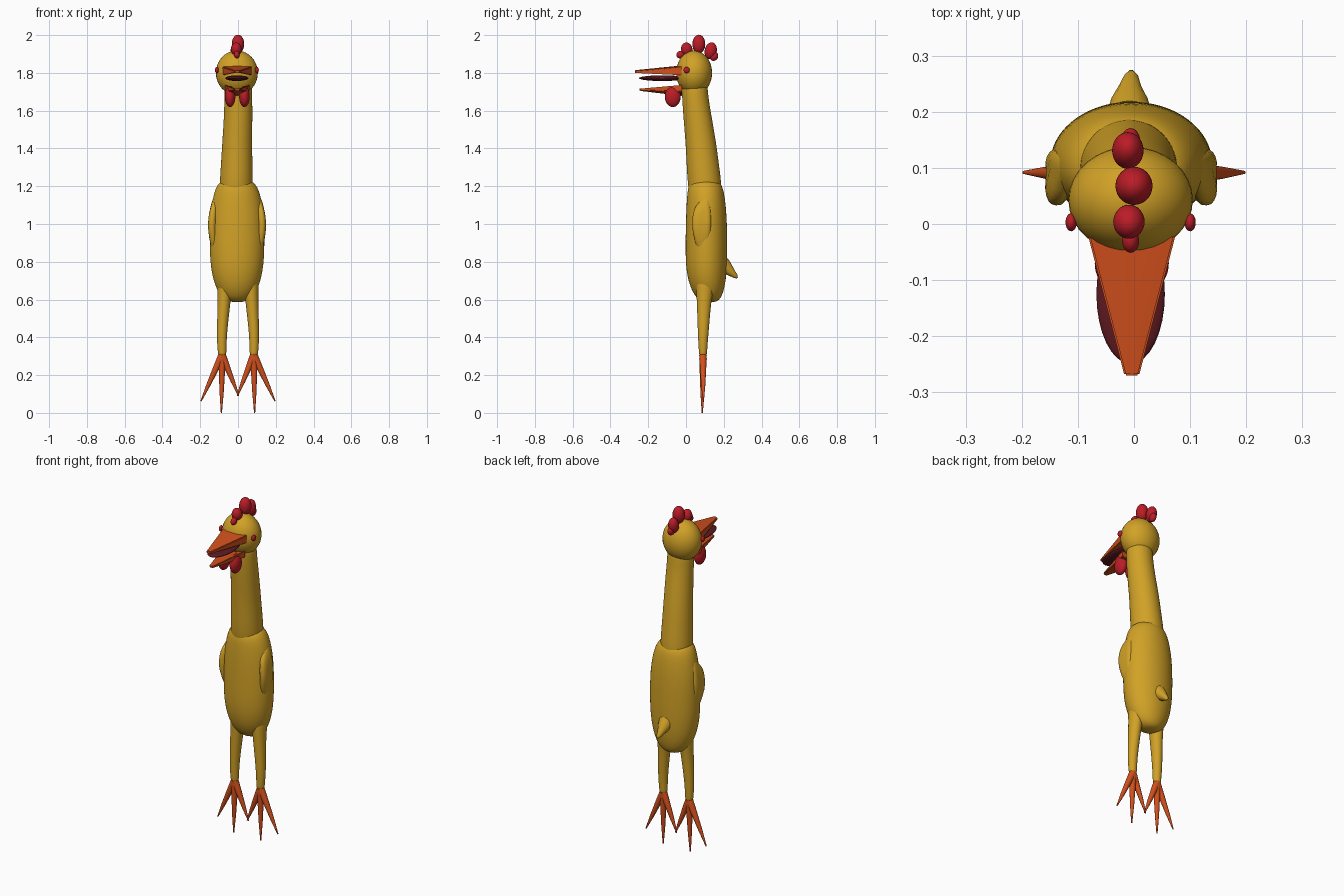
import bpy, bmesh, math
from mathutils import Vector

cube = bpy.data.objects.get("Cube")
if cube:
    bpy.data.objects.remove(cube, do_unlink=True)


def material(name, r, g, b):
    m = bpy.data.materials.new(name)
    m.use_nodes = True
    m.diffuse_color = (r, g, b, 1)
    bsdf = next(n for n in m.node_tree.nodes if n.type == 'BSDF_PRINCIPLED')
    bsdf.inputs["Base Color"].default_value = (r, g, b, 1)
    bsdf.inputs["Roughness"].default_value = 0.5
    return m


YELLOW = material("yellow_rubber", 0.64, 0.36, 0.02)
ORANGE = material("orange_rubber", 0.65, 0.08, 0.012)
RED = material("red_rubber", 0.5, 0.012, 0.02)
DARK = material("dark_red_rubber", 0.11, 0.01, 0.015)


def finish(name, bm, mat, subdivide=0, angle=60):
    bmesh.ops.recalc_face_normals(bm, faces=bm.faces[:])
    mesh = bpy.data.meshes.new(name)
    bm.to_mesh(mesh)
    bm.free()
    mesh.materials.append(mat)
    obj = bpy.data.objects.new(name, mesh)
    bpy.context.collection.objects.link(obj)
    if subdivide:
        mod = obj.modifiers.new("smooth_skin", 'SUBSURF')
        mod.levels = mod.render_levels = subdivide
    bpy.ops.object.select_all(action='DESELECT')
    obj.select_set(True)
    bpy.context.view_layer.objects.active = obj
    bpy.ops.object.shade_smooth_by_angle(angle=math.radians(angle))
    return obj


def skin(bm, loops):
    """Bridge equal loops of vertices and cap both ends."""
    for a, b in zip(loops, loops[1:]):
        n = len(a)
        for i in range(n):
            j = (i + 1) % n
            bm.faces.new((a[i], a[j], b[j], b[i]))
    bm.faces.new(loops[0])
    bm.faces.new(loops[-1])


def loft(name, rings, mat, sides=16):
    """Stack of level ellipses: x, y, z, x radius, y radius."""
    bm = bmesh.new()
    loops = []
    for x, y, z, rx, ry in rings:
        turn = [math.tau * i / sides for i in range(sides)]
        loops.append([bm.verts.new((x + rx * math.cos(t), y + ry * math.sin(t), z))
                      for t in turn])
    skin(bm, loops)
    return finish(name, bm, mat, 2, 80)


def tube(name, points, radii, mat, sides=16):
    """Round tapered tube through a few points."""
    bm = bmesh.new()
    pts = [Vector(p) for p in points]
    loops = []
    for i, p in enumerate(pts):
        d = pts[min(i + 1, len(pts) - 1)] - pts[max(i - 1, 0)]
        q = d.to_track_quat('Z', 'Y')
        loops.append([bm.verts.new(p + q @ Vector((radii[i] * math.cos(t), radii[i] * math.sin(t), 0)))
                      for t in (math.tau * k / sides for k in range(sides))])
    skin(bm, loops)
    return finish(name, bm, mat)


def ellipsoid(name, centre, radii, mat, tilt=0):
    bm = bmesh.new()
    bmesh.ops.create_uvsphere(bm, u_segments=32, v_segments=20, radius=1)
    bmesh.ops.scale(bm, vec=radii, verts=bm.verts)
    obj = finish(name, bm, mat)
    obj.location = centre
    obj.rotation_euler.x = math.radians(tilt)
    return obj


# Body and neck
loft("body", [
    (-.005, .125, .585, .035, .035), (-.005, .12, .61, .085, .07),
    (-.005, .112, .68, .122, .098), (-.005, .108, .78, .144, .112),
    (-.005, .108, .92, .148, .112), (-.005, .108, 1.05, .144, .109),
    (-.005, .105, 1.15, .128, .101), (-.007, .102, 1.21, .105, .09),
    (-.007, .1, 1.235, .07, .06)], YELLOW, 20)
loft("neck", [
    (-.01, .105, 1.12, .085, .08), (-.01, .1, 1.2, .09, .092),
    (-.007, .09, 1.3, .086, .088), (-.005, .08, 1.42, .081, .083),
    (.001, .062, 1.56, .077, .077), (.002, .047, 1.68, .075, .07),
    (0, .045, 1.78, .075, .07)], YELLOW)
ellipsoid("head", (-.006, .043, 1.8), (.111, .095, .118), YELLOW)

# Tail
tube("tail", [(-.008, .19, .79), (-.008, .215, .765), (-.007, .242, .742),
              (-.005, .262, .724), (-.005, .272, .714)],
     [.042, .035, .021, .013, .004], YELLOW)

# Comb, from front to back
comb = [(-.006, -.03, 1.897, .015, .022, .019, 30), (-.009, .004, 1.925, .028, .03, .036, 10),
        (0, .068, 1.952, .033, .034, .05, 0), (-.011, .131, 1.917, .028, .032, .045, -12),
        (-.006, .148, 1.888, .017, .022, .025, -30)]
for i, (x, y, z, rx, ry, rz, tilt) in enumerate(comb):
    ellipsoid(f"comb_lobe_{i + 1}", (x, y, z), (rx, ry, rz), RED, tilt)


def beak(name, sections):
    """Tapered roof shape: y, half width, ridge z, shoulder z, rim z, middle underside z."""
    bm = bmesh.new()
    loops = []
    for y, w, ridge, shoulder, rim, under in sections:
        outline = [(-w, rim), (-w, shoulder), (0, ridge), (w, shoulder), (w, rim), (0, under)]
        loops.append([bm.verts.new((x - .004, y, z)) for x, z in outline])
    skin(bm, loops)
    bmesh.ops.bevel(bm, geom=bm.edges[:], offset=.003, segments=2, affect='EDGES', clamp_overlap=True)
    return finish(name, bm, ORANGE, 0, 40)


# Beak and tongue
beak("upper_beak", [(-.02, .078, 1.84, 1.833, 1.787, 1.805),
                    (-.27, .013, 1.815, 1.811, 1.799, 1.802)])
beak("lower_beak", [(-.02, .066, 1.716, 1.737, 1.7, 1.677),
                    (-.245, .012, 1.714, 1.717, 1.708, 1.704)])
ellipsoid("tongue", (-.006, -.125, 1.772), (.061, .124, .015), DARK)

# Parts on both sides
for side, s in (("left", 1), ("right", -1)):
    ellipsoid(f"{side}_eye", (-.006 + s * .106, .003, 1.815), (.01, .016, .017), RED)
    ellipsoid(f"{side}_wattle", (-.004 + s * .038, -.07, 1.675), (.028, .042, .056), RED)

    # Wing: a leaf with a raised middle, following the flank
    outline = [(.115, 1.19), (.128, 1.12), (.138, 1.02), (.13, .92), (.1, .765),
               (.065, .85), (.032, .95), (.03, 1.02), (.04, 1.09), (.075, 1.12)]
    bm = bmesh.new()
    loops = []
    for x, scale in ((.115, .97), (.138, 1), (.15, .9), (.156, .45)):
        loops.append([])
        for y, z in outline:
            py, pz = .09 + (y - .09) * scale, .99 + (z - .99) * scale
            bow = .2 * (pz - .99) ** 2 / .2
            loops[-1].append(bm.verts.new((-.005 + s * (x - bow), py, pz)))
    skin(bm, loops)
    finish(f"{side}_wing", bm, YELLOW, 1, 60)

    # Leg
    loft(f"{side}_leg", [
        (s * .066, .105, .74, .045, .055), (s * .07, .1, .66, .039, .047),
        (s * .074, .095, .58, .034, .038), (s * .083, .092, .46, .029, .031),
        (s * .086, .09, .38, .026, .026), (s * .084, .09, .32, .023, .022),
        (s * .084, .09, .302, .021, .02)], YELLOW)

    # Foot: three long toes spreading sideways
    ankle = (s * .084, .09, .307)
    ellipsoid(f"{side}_ankle", (s * .084, .09, .285), (.025, .02, .026), ORANGE)
    tips = (("outer", s * .196, .092, .062), ("middle", s * .088, .086, 0), ("inner", s * -.004, .092, .09))
    for toe, x, y, z in tips:
        a, b = Vector(ankle), Vector((x, y, z))
        tube(f"{side}_{toe}_toe", [a, a.lerp(b, .25), a.lerp(b, .65), b],
             [.02, .017, .011, .003], ORANGE)
